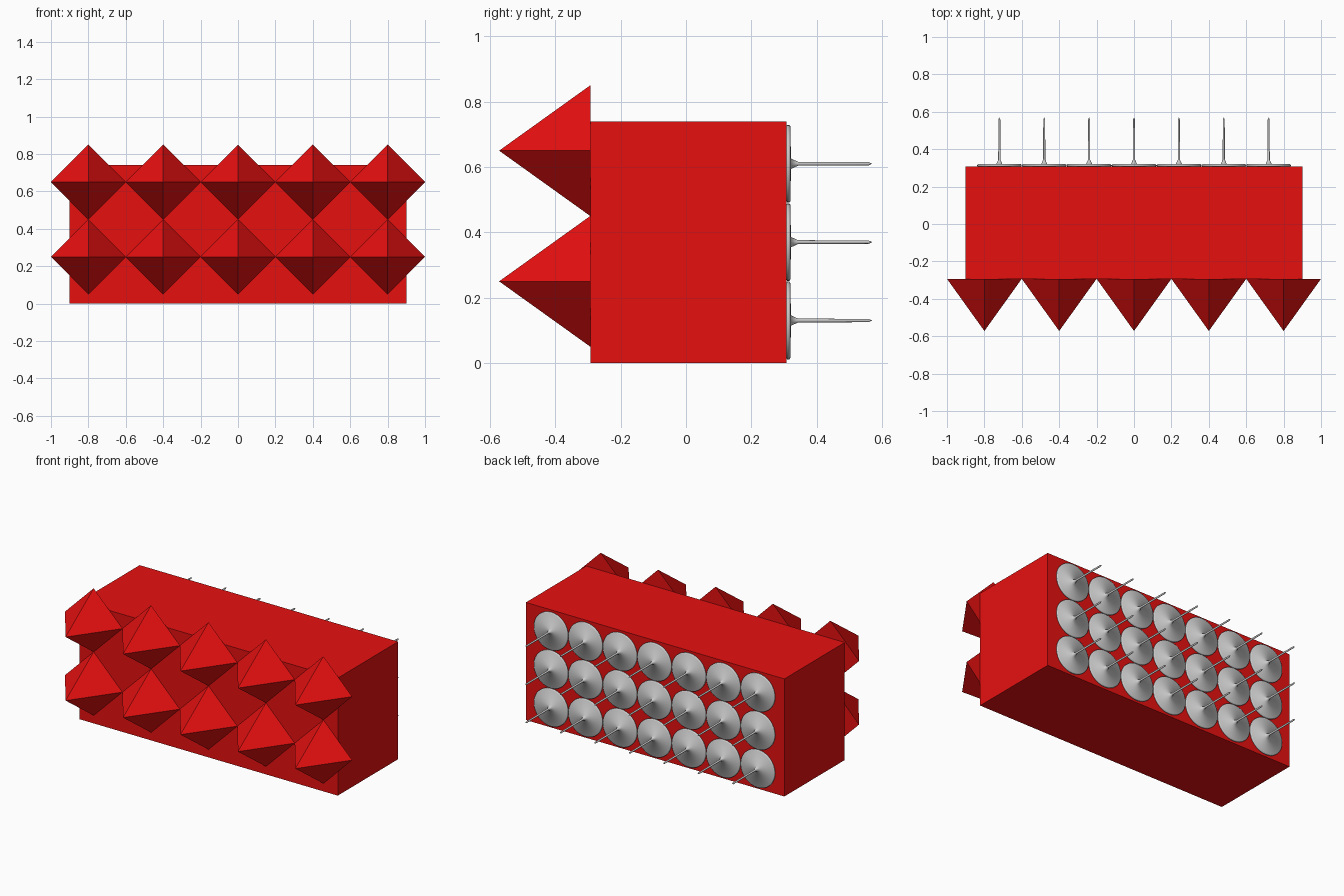
import bpy, bmesh
from math import cos, sin, pi, radians

if "Cube" in bpy.data.objects:
    bpy.data.objects.remove(bpy.data.objects["Cube"])

red = bpy.data.materials.new("red")
red.diffuse_color = (0.8, 0.005, 0.005, 1)
red.use_nodes = True
red.node_tree.nodes["Principled BSDF"].inputs["Base Color"].default_value = red.diffuse_color
FRONT, BACK = -0.293, 0.307


def make(name, verts, faces, mat=None):
    mesh = bpy.data.meshes.new(name)
    mesh.from_pydata(verts, [], faces)
    bm = bmesh.new()
    bm.from_mesh(mesh)
    bmesh.ops.recalc_face_normals(bm, faces=bm.faces)
    bm.to_mesh(mesh)
    bm.free()
    if mat:
        mesh.materials.append(mat)
    obj = bpy.data.objects.new(name, mesh)
    bpy.context.collection.objects.link(obj)
    return obj


# Main block
bpy.ops.mesh.primitive_cube_add(size=1, location=(0, (FRONT + BACK) / 2, 0.37))
block = bpy.context.object
block.name = "block"
block.scale = (1.8, BACK - FRONT, 0.74)
block.data.materials.append(red)

# Diamond-based pyramids on the front
R = 0.2
for row, z in enumerate((0.25, 0.65)):
    for col in range(5):
        spike = make(f"front_spike_{row}_{col}",
                     [(-R, 0, 0), (0, 0, -R), (R, 0, 0), (0, 0, R), (0, -0.279, 0)],
                     [(0, 1, 2, 3), (0, 1, 4), (1, 2, 4), (2, 3, 4), (3, 0, 4)], red)
        spike.location = (-0.8 + 0.4 * col, FRONT, z)

# Pin: disc, flared neck and needle, revolved about the y axis
N = 32
profile = [(0.114, 0), (0.119, 0.003), (0.119, 0.009), (0.114, 0.013),
           (0.016, 0.014), (0.006, 0.036), (0.005, 0.252)]
verts = [(r * cos(2 * pi * i / N), y, r * sin(2 * pi * i / N))
         for r, y in profile for i in range(N)]
tip = len(verts)
verts.append((0, 0.263, 0))
faces = [(k * N + i, k * N + (i + 1) % N, (k + 1) * N + (i + 1) % N, (k + 1) * N + i)
         for k in range(len(profile) - 1) for i in range(N)]
last = (len(profile) - 1) * N
faces += [(last + i, last + (i + 1) % N, tip) for i in range(N)]
faces.append(tuple(range(N)))
pin = make("back_pin", verts, faces)
bpy.ops.object.select_all(action='DESELECT')
bpy.context.view_layer.objects.active = pin
pin.select_set(True)
bpy.ops.object.shade_smooth_by_angle(angle=radians(80))

# Grid of pins on the back
for row in range(3):
    for col in range(7):
        obj = pin
        if row or col:
            obj = pin.copy()
            obj.name = f"back_pin_{row}_{col}"
            bpy.context.collection.objects.link(obj)
        obj.location = (-0.72 + 0.24 * col, BACK, 0.13 + 0.24 * row)
